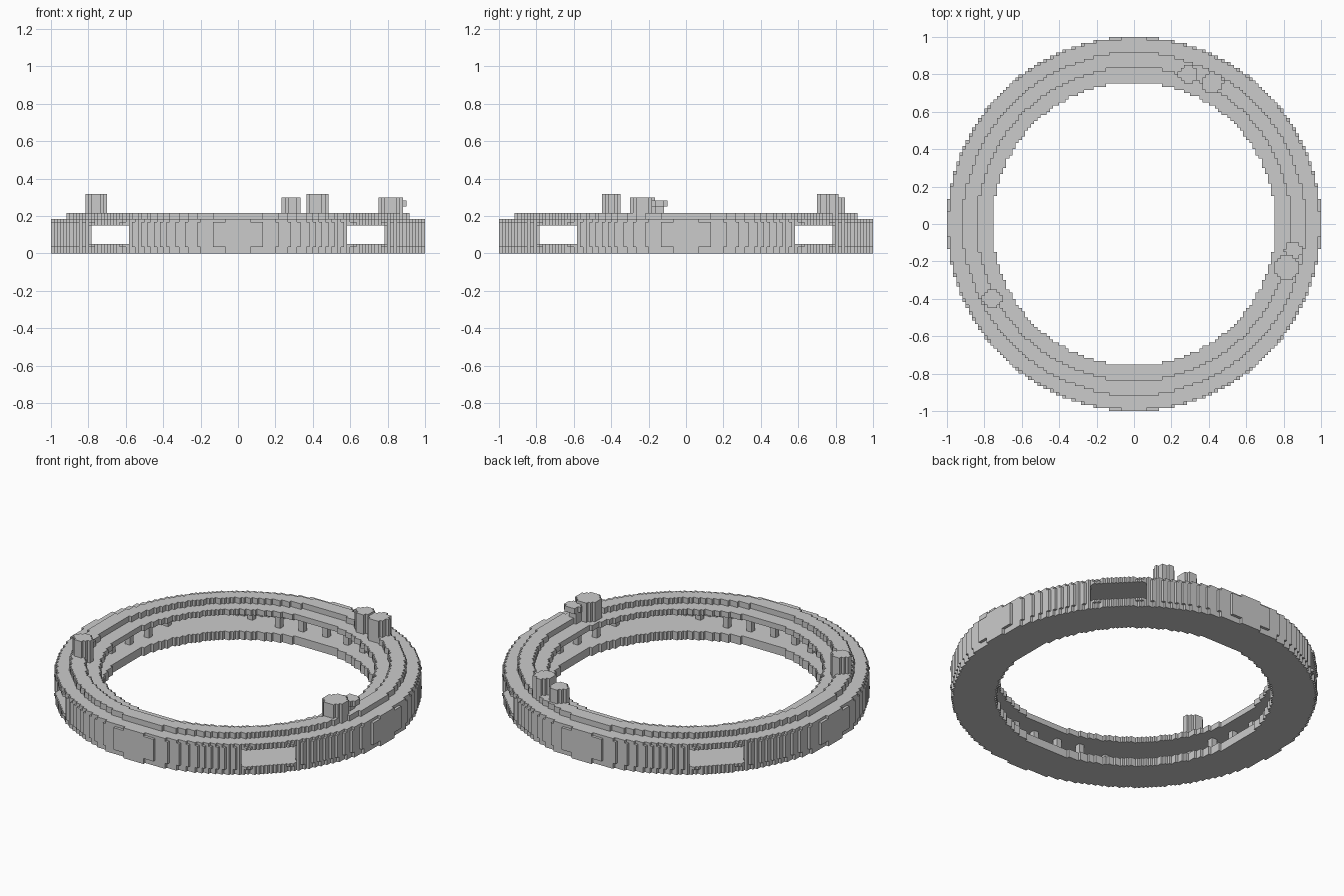
import bpy, bmesh, math

if "Cube" in bpy.data.objects:
    bpy.data.objects.remove(bpy.data.objects["Cube"])

V = 1 / 60          # edge length of one block
N = 60              # blocks from centre to rim


def voxels(name, z0, z1, inside, box=(-N, N, -N, N)):
    """Blocky solid: every block column whose centre passes inside(x, y)."""
    cells = {(i, j) for i in range(box[0], box[1]) for j in range(box[2], box[3])
             if inside((i + .5) * V, (j + .5) * V)}
    bm = bmesh.new()
    cache = {}

    def vert(i, j, k):
        if (i, j, k) not in cache:
            cache[i, j, k] = bm.verts.new((i * V, j * V, k * V))
        return cache[i, j, k]

    def quad(*pts):
        bm.faces.new([vert(*p) for p in pts])

    for i, j in cells:
        a, b, c, d = (i, j), (i + 1, j), (i + 1, j + 1), (i, j + 1)
        quad(*[(*p, z1) for p in (a, b, c, d)])
        quad(*[(*p, z0) for p in (d, c, b, a)])
        for p, q, n in ((a, b, (i, j - 1)), (b, c, (i + 1, j)),
                        (c, d, (i, j + 1)), (d, a, (i - 1, j))):
            if n not in cells:
                quad((*p, z0), (*q, z0), (*q, z1), (*p, z1))
    me = bpy.data.meshes.new(name)
    bm.to_mesh(me)
    bm.free()
    ob = bpy.data.objects.new(name, me)
    bpy.context.collection.objects.link(ob)
    return ob


def ring(r0, r1):
    return lambda x, y: r0 <= math.hypot(x, y) <= r1


def wall(x, y):
    in_window = abs(abs(x) - abs(y)) / math.sqrt(2) < .157
    return ring(.963, 1.0)(x, y) and not in_window


def disc(cx, cy, r):
    return lambda x, y: math.hypot(x - cx, y - cy) <= r


def knob(name, cx, cy, r, z0, z1):
    i, j = round(cx / V), round(cy / V)
    voxels(name, z0, z1, disc(cx, cy, r), (i - 6, i + 6, j - 6, j + 6))


# floor with a slightly drawn-in foot
voxels("floor_foot", 0, 2, ring(.757, .994))
voxels("floor_ring", 2, 3, ring(.757, 1.0))

# thin outer wall with a window on each diagonal
voxels("outer_wall", 3, 9, wall)

# roof and its raised track
voxels("roof_ring", 9, 10, ring(.757, 1.0))
voxels("roof_top", 10, 11, ring(.757, .994))
voxels("raised_track", 11, 13, ring(.838, .917))

# posts between floor and roof, left out behind the windows
for deg in range(0, 360, 10):
    q = deg % 90
    if q in (40, 50):
        continue
    r = .925 if q in (30, 60) else .845
    cx, cy = r * math.cos(math.radians(deg)), r * math.sin(math.radians(deg))
    i, j = round(cx / V), round(cy / V)
    voxels("post_%d" % deg, 3, 9, lambda x, y: True, (i - 1, i + 1, j - 1, j + 1))

# turrets on the roof
knob("turret_left", -.758, -.40, .052, 11, 19)
knob("turret_back_a", .29, .80, .052, 11, 18)
knob("turret_back_b", .42, .755, .056, 11, 19)
knob("turret_right", .815, -.235, .068, 11, 18)

# small flared fitting next to the right turret
knob("fitting_stem", .845, -.14, .03, 11, 15)
knob("fitting_head", .855, -.14, .048, 15, 17)
